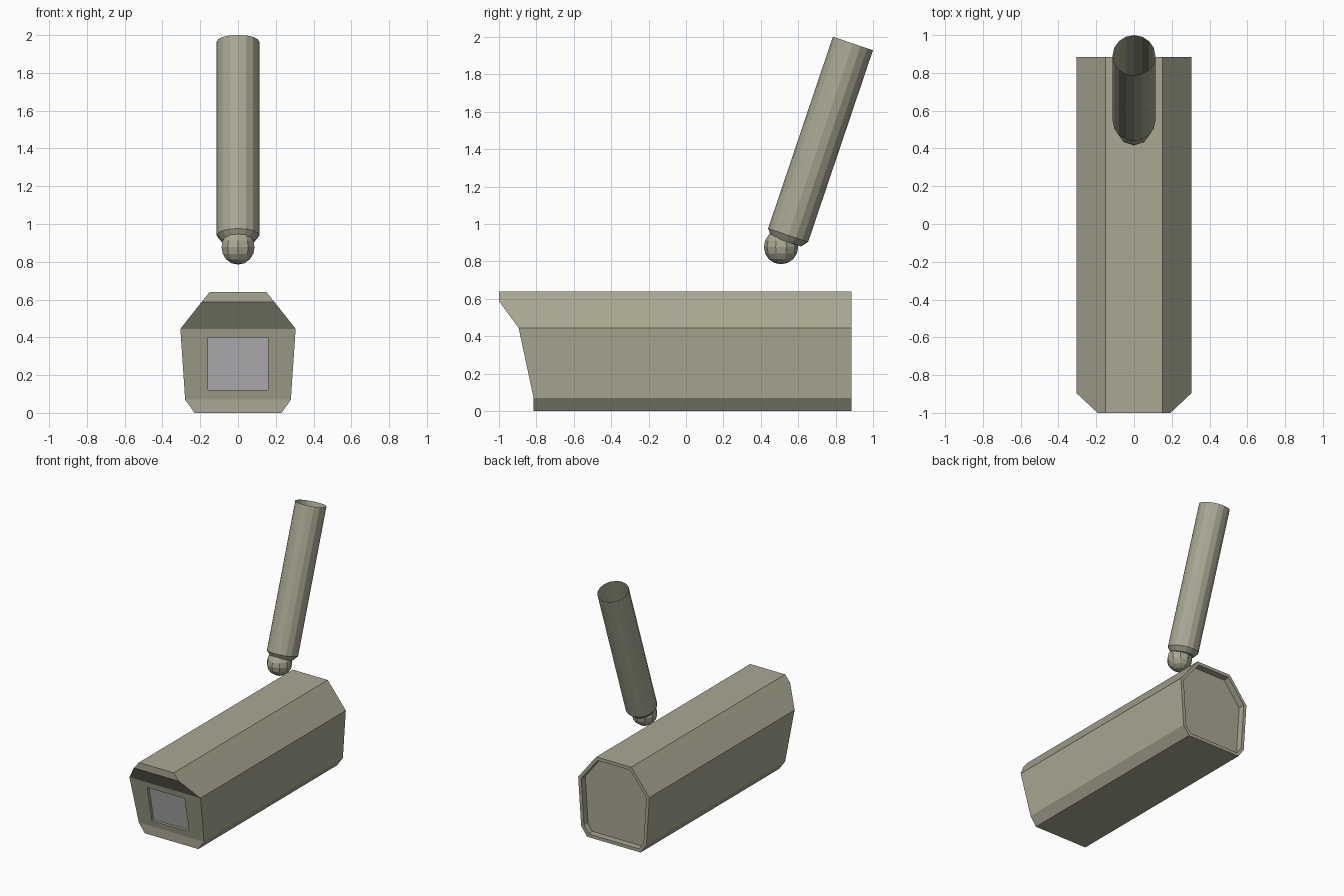
import bpy, bmesh, math
from mathutils import Matrix, Vector

if "Cube" in bpy.data.objects:
    bpy.data.objects.remove(bpy.data.objects["Cube"])


def material(name, rgb):
    m = bpy.data.materials.new(name)
    m.diffuse_color = (*rgb, 1)
    m.use_nodes = True
    m.node_tree.nodes["Principled BSDF"].inputs["Base Color"].default_value = m.diffuse_color
    return m


def finish(bm, name, mat, matrix=None):
    if matrix:
        bm.transform(matrix)
    me = bpy.data.meshes.new(name)
    bm.to_mesh(me)
    bm.free()
    me.materials.append(mat)
    ob = bpy.data.objects.new(name, me)
    bpy.context.collection.objects.link(ob)
    return ob


def lathe(name, profile, sides, mat, matrix):
    """Revolve (radius, height) pairs about z; zero radius closes an end."""
    bm = bmesh.new()
    rings = []
    for r, z in profile:
        if r < 1e-5:
            rings.append([bm.verts.new((0, 0, z))] * sides)
        else:
            angles = [2 * math.pi * i / sides for i in range(sides)]
            rings.append([bm.verts.new((r * math.sin(a), -r * math.cos(a), z)) for a in angles])
    for low, high in zip(rings, rings[1:]):
        for i in range(sides):
            j = (i + 1) % sides
            bm.faces.new(list(dict.fromkeys((low[i], low[j], high[j], high[i]))))
    return finish(bm, name, mat, matrix)


olive = material("olive_paint", (0.40, 0.39, 0.29))
grey = material("window_grey", (0.50, 0.49, 0.50))

# Housing: half width, height and front position at each level, top to bottom
levels = [(0.15, 0.64, -1.0), (0.193, 0.587, -1.0), (0.305, 0.445, -0.895),
          (0.28, 0.07, -0.815), (0.23, 0.0, -0.815)]
back_y = 0.885
bm = bmesh.new()
left = [bm.verts.new((-x, y, z)) for x, z, y in levels]
right = [bm.verts.new((x, y, z)) for x, z, y in levels]
front_ring = left + right[::-1]
back_ring = [bm.verts.new((v.co.x, back_y, v.co.z)) for v in front_ring]
n = len(front_ring)
for i in range(n):
    j = (i + 1) % n
    bm.faces.new((front_ring[i], front_ring[j], back_ring[j], back_ring[i]))
back = bm.faces.new(back_ring)
for i in (0, 1, 3):
    bm.faces.new((left[i], left[i + 1], right[i + 1], right[i]))

# Window opening in the sloping front, with recessed sides
def slope_y(z):
    return -0.815 - 0.08 * (z - 0.07) / 0.375

corners = [(-0.16, 0.40), (-0.16, 0.12), (0.16, 0.12), (0.16, 0.40)]
depth = 0.022
rim = [bm.verts.new((x, slope_y(z), z)) for x, z in corners]
inner = [bm.verts.new((x, slope_y(z) + depth, z)) for x, z in corners]
outer = [left[2], left[3], right[3], right[2]]
for i in range(4):
    j = (i + 1) % 4
    bm.faces.new((outer[i], outer[j], rim[j], rim[i]))
    bm.faces.new((rim[i], rim[j], inner[j], inner[i]))

# Recessed rear panel behind a thin rim
back.normal_update()
bmesh.ops.inset_region(bm, faces=[back], thickness=0.025, use_even_offset=True)
panel = bmesh.ops.extrude_discrete_faces(bm, faces=[back])["faces"][0]
bmesh.ops.translate(bm, verts=panel.verts, vec=(0, -0.05, 0))
bmesh.ops.recalc_face_normals(bm, faces=bm.faces)
finish(bm, "camera_housing", olive)

# Window pane
bm = bmesh.new()
bm.faces.new([bm.verts.new((x, slope_y(z) + depth, z)) for x, z in corners])
finish(bm, "window_pane", grey)

# Leaning mounting arm: open tube with a tapered, closed lower end
base, tip = Vector((0, 0.546, 0.94)), Vector((0, 0.8925, 1.965))
axis = tip - base
lean = Matrix.Rotation(-math.atan2(axis.y, axis.z), 4, 'X')
lathe("mounting_arm", [(0, -0.035), (0.085, -0.035), (0.113, 0), (0.113, axis.length)],
      16, olive, Matrix.Translation(base) @ lean)

# Ball joint
r, rings = 0.092, 8
arc = [(r * math.sin(math.pi * i / rings), -r * math.cos(math.pi * i / rings))
       for i in range(rings + 1)]
lathe("ball_joint", arc, 10, olive, Matrix.Translation((0, 0.508, 0.877)))
